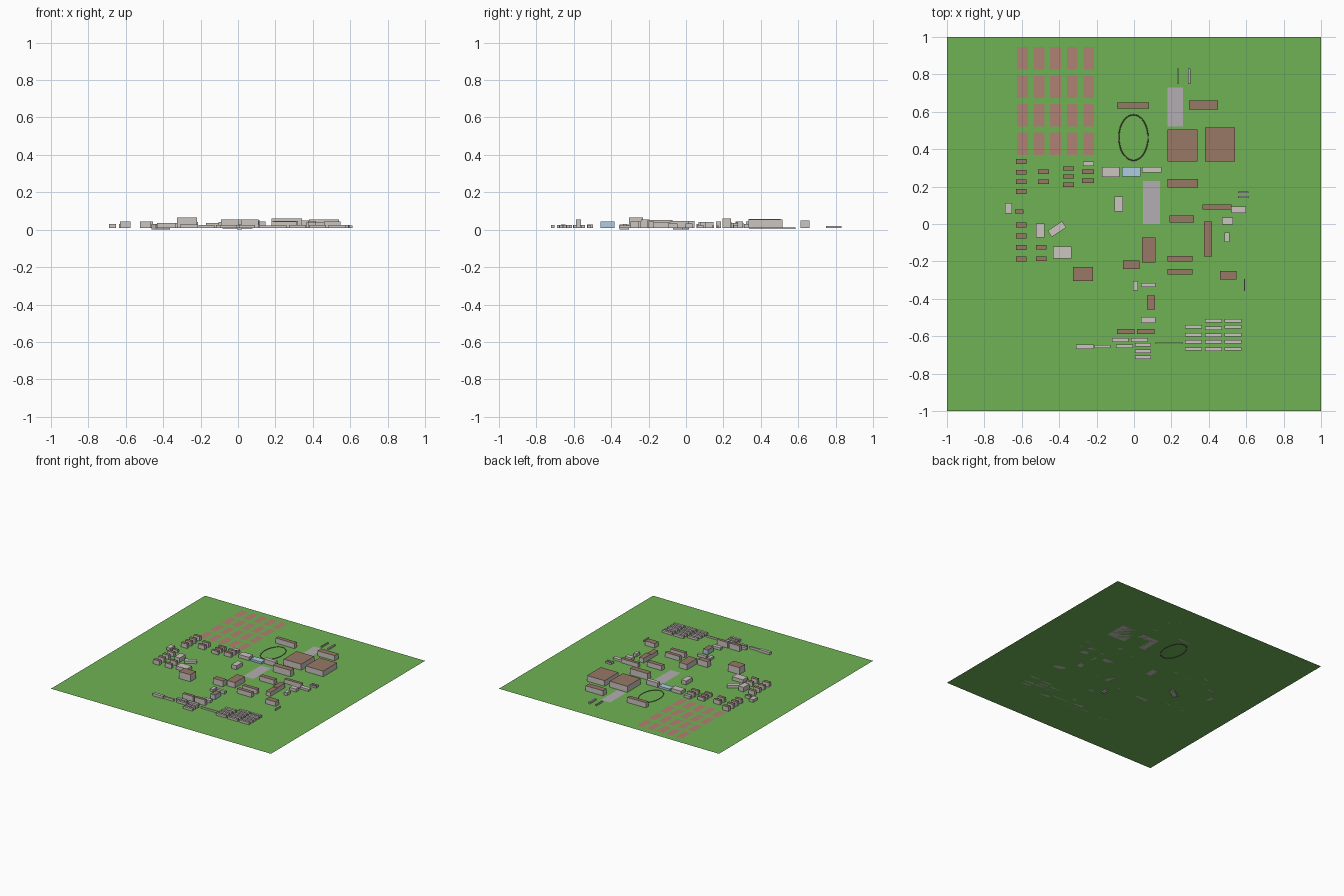
import bpy, bmesh, math
from mathutils import Matrix

G = 0.008  # ground level


def mat(name, r, g, b):
    m = bpy.data.materials.new(name)
    m.diffuse_color = (r, g, b, 1)
    return m


GRASS = mat("grass", 0.16, 0.45, 0.09)
WALL = mat("pale_wall", 0.60, 0.56, 0.53)
BROWN = mat("brown_roof", 0.31, 0.19, 0.13)
PAVE = mat("paving", 0.45, 0.42, 0.45)
SOIL = mat("soil", 0.43, 0.22, 0.17)
BLUE = mat("pale_blue", 0.43, 0.61, 0.75)
DARK = mat("dark_rail", 0.12, 0.09, 0.08)


def finish(bm, name, mats):
    me = bpy.data.meshes.new(name)
    bm.to_mesh(me)
    bm.free()
    for m in mats:
        me.materials.append(m)
    ob = bpy.data.objects.new(name, me)
    bpy.context.collection.objects.link(ob)
    return ob


def block(name, x0, x1, y0, y1, top, roof=WALL, wall=WALL, base=G, angle=0):
    """Box building with its own roof colour."""
    bm = bmesh.new()
    bmesh.ops.create_cube(bm, size=1)
    bmesh.ops.scale(bm, vec=(x1 - x0, y1 - y0, top - base), verts=bm.verts)
    bm.normal_update()
    for f in bm.faces:
        f.material_index = 1 if f.normal.z > 0.5 else 0
    ob = finish(bm, name, [wall, roof])
    ob.location = ((x0 + x1) / 2, (y0 + y1) / 2, (top + base) / 2)
    ob.rotation_euler.z = math.radians(angle)


def flat(name, x0, x1, y0, y1, z, m):
    bm = bmesh.new()
    bm.faces.new([bm.verts.new(p) for p in
                  ((x0, y0, z), (x1, y0, z), (x1, y1, z), (x0, y1, z))])
    finish(bm, name, [m])


def column(name, x0, x1, ys, depth, top, roof):
    for y in ys:
        block(name, x0, x1, y - depth / 2, y + depth / 2, top, roof)


# Ground, garden plots and paved yards
flat("ground", -1, 1, -1, 1, G, GRASS)
for i in range(5):
    for j in range(4):
        x, y = -0.596 + 0.0885 * i, 0.886 - 0.152 * j
        flat("garden_plot", x - 0.029, x + 0.029, y - 0.06, y + 0.06, G + 0.002, SOIL)
flat("north_yard", 0.18, 0.262, 0.52, 0.73, G + 0.002, PAVE)
flat("central_yard", 0.048, 0.139, 0.0, 0.23, G + 0.002, PAVE)

# Oval track rail
bm = bmesh.new()
n, m = 48, 6
rings = []
for i in range(n):
    a = 2 * math.pi * i / n
    ring = []
    for j in range(m):
        b = 2 * math.pi * j / m
        k = 0.003 * math.cos(b)
        ring.append(bm.verts.new(((0.078 + k) * math.cos(a), (0.122 + k) * math.sin(a),
                                  0.003 * math.sin(b))))
    rings.append(ring)
for i in range(n):
    for j in range(m):
        r, s = rings[i], rings[(i + 1) % n]
        bm.faces.new((r[j], s[j], s[(j + 1) % m], r[(j + 1) % m]))
finish(bm, "oval_track", [DARK]).location = (-0.003, 0.462, G)

# Rows of small houses on the west side
column("west_house", -0.63, -0.575, (0.335, 0.277, 0.226, 0.174, -0.005, -0.065, -0.125, -0.188),
       0.026, 0.043, BROWN)
block("west_shed", -0.635, -0.59, 0.055, 0.078, 0.03, BROWN)
column("house", -0.513, -0.455, (0.28, 0.226), 0.024, 0.043, BROWN)
column("house", -0.38, -0.322, (0.297, 0.254, 0.21), 0.022, 0.036, BROWN)
column("house", -0.278, -0.215, (0.28, 0.23), 0.024, 0.04, BROWN)
column("house", -0.525, -0.467, (-0.123, -0.187), 0.024, 0.043, BROWN)

# Rows of low sheds in the south-east
column("low_shed", 0.273, 0.363, (-0.55, -0.593, -0.63, -0.668), 0.018, 0.026, WALL)
column("low_shed", 0.38, 0.47, (-0.518, -0.557, -0.594, -0.63, -0.67), 0.018, 0.026, WALL)
column("low_shed", 0.485, 0.575, (-0.518, -0.55, -0.593, -0.63, -0.668), 0.018, 0.026, WALL)

# Brown-roofed halls, northern and central
for r in (
    (-0.09, 0.08, 0.618, 0.65, 0.05),
    (0.293, 0.45, 0.613, 0.66, 0.05),
    (0.18, 0.34, 0.335, 0.505, 0.057),
    (0.38, 0.54, 0.335, 0.515, 0.054),
    (0.18, 0.342, 0.195, 0.24, 0.06),
    (0.19, 0.322, 0.008, 0.045, 0.046),
    (0.375, 0.417, -0.083, 0.013, 0.046),
    (0.375, 0.417, -0.175, -0.083, 0.04),
    (0.043, 0.115, -0.205, -0.073, 0.052),
    (-0.06, 0.03, -0.24, -0.195, 0.055),
    (0.18, 0.312, -0.2, -0.17, 0.045),
    (0.18, 0.312, -0.27, -0.24, 0.045),
    (0.46, 0.548, -0.297, -0.25, 0.045),
    (-0.325, -0.22, -0.305, -0.23, 0.065),
    (-0.092, 0.002, -0.587, -0.562, 0.054),
    (0.015, 0.11, -0.587, -0.562, 0.054),
):
    block("brown_hall", *r, BROWN)
block("blue_hall", 0.07, 0.112, -0.458, -0.383, 0.045, BROWN, BLUE)
for i in range(6):  # terrace of joined units
    block("terrace_unit", 0.365 + 0.026 * i, 0.391 + 0.026 * i, 0.077, 0.103, 0.042, BROWN)

# Pale flat-roofed buildings, upper half
for r in (
    (-0.273, -0.215, 0.31, 0.335, 0.03),
    (-0.69, -0.652, 0.055, 0.113, 0.03),
    (-0.525, -0.479, -0.073, 0.002, 0.045),
    (-0.433, -0.335, -0.185, -0.12, 0.036),
    (-0.17, -0.077, 0.25, 0.306, 0.035),
    (0.043, 0.146, 0.275, 0.306, 0.045),
    (-0.105, -0.06, 0.066, 0.147, 0.04),
    (0.52, 0.6, 0.06, 0.094, 0.025),
    (0.47, 0.529, -0.003, 0.035, 0.032),
    (0.484, 0.51, -0.095, -0.045, 0.032),
):
    block("pale_building", *r)
block("blue_pavilion", -0.064, 0.035, 0.255, 0.306, 0.024, BLUE, BLUE)
block("angled_building", -0.458, -0.366, -0.047, -0.007, 0.03, base=0.002, angle=34)

# Pale sheds in the south
block("sunken_shed", -0.006, 0.022, -0.355, -0.305, 0.028, base=0.0)
for r in (
    (0.037, 0.115, -0.337, -0.315, 0.03),
    (0.037, 0.115, -0.528, -0.498, 0.028),
    (-0.117, -0.03, -0.632, -0.61, 0.026),
    (-0.015, 0.075, -0.632, -0.61, 0.026),
    (-0.095, -0.005, -0.663, -0.645, 0.026),
    (0.005, 0.09, -0.655, -0.637, 0.026),
    (0.005, 0.09, -0.69, -0.672, 0.026),
    (0.005, 0.09, -0.721, -0.703, 0.026),
    (-0.31, -0.215, -0.667, -0.643, 0.028),
    (-0.21, -0.125, -0.662, -0.648, 0.026),
    (0.112, 0.262, -0.641, -0.633, 0.022),
):
    block("south_shed", *r)

# Narrow stands and walls
for r in (
    (0.23, 0.238, 0.748, 0.832, 0.02),
    (0.29, 0.303, 0.748, 0.832, 0.02),
    (0.555, 0.612, 0.165, 0.174, 0.022),
    (0.555, 0.612, 0.14, 0.149, 0.022),
    (0.587, 0.593, -0.357, -0.295, 0.022),
):
    block("narrow_stand", *r, PAVE)
